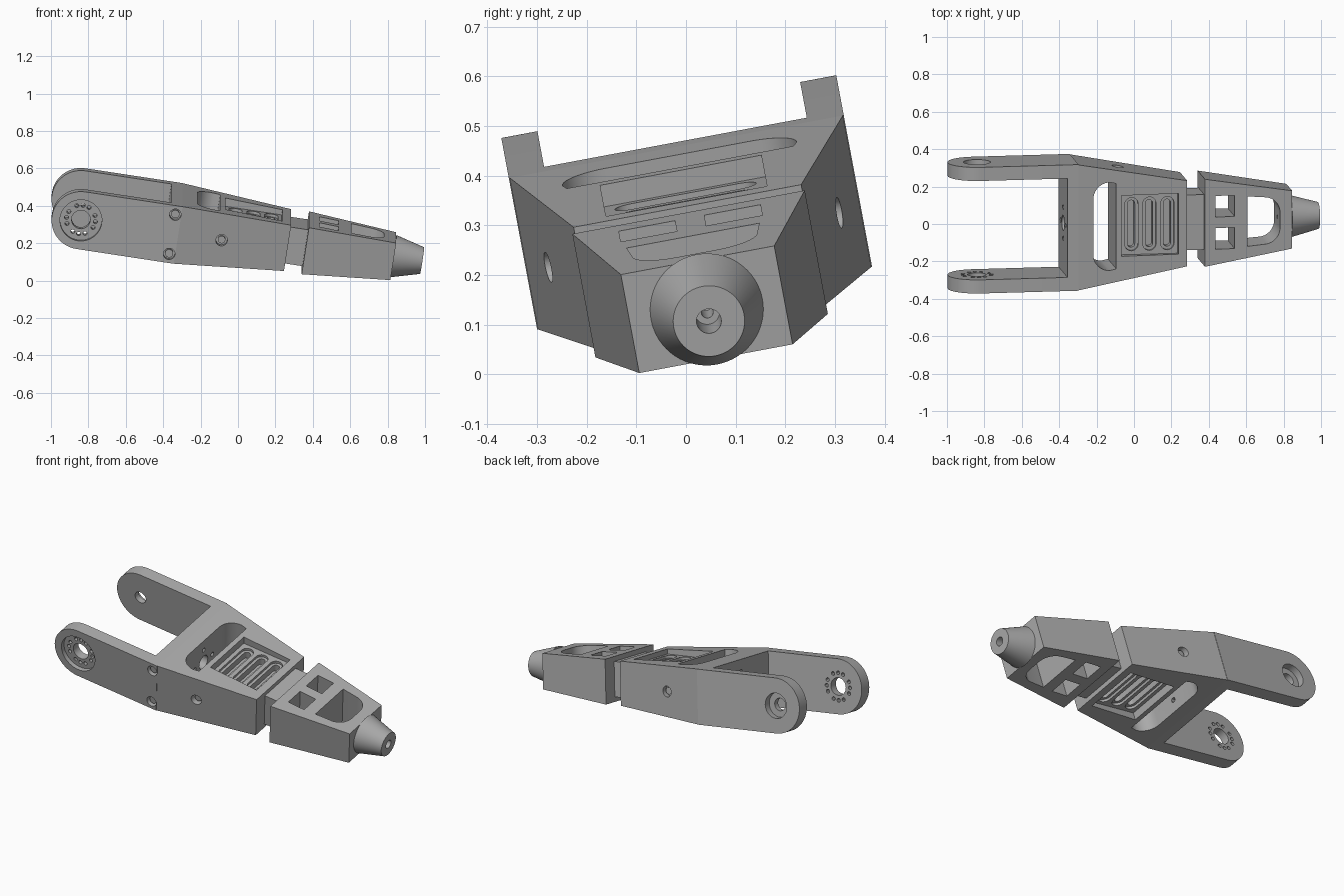
import bpy, bmesh, math
from mathutils import Matrix, Vector

cube = bpy.data.objects.get("Cube")
if cube:
    bpy.data.objects.remove(cube, do_unlink=True)

grey = bpy.data.materials.new("plain grey")
grey.use_nodes = True
grey.diffuse_color = (0.4, 0.4, 0.4, 1)
grey.node_tree.nodes["Principled BSDF"].inputs["Base Color"].default_value = (0.4, 0.4, 0.4, 1)

# Local frame: x along the arm, y across it, z up; tilted as a whole at the end
PLACE = (Matrix.Translation((-0.32, 0.009, 0.3055))
         @ Matrix.Rotation(math.radians(10.6), 4, "X")
         @ Matrix.Rotation(math.radians(8.8), 4, "Y"))
parts = []


def loft(name, rings, part=True):
    """Closed solid through rings of equal point count."""
    bm = bmesh.new()
    loops = [[bm.verts.new(p) for p in ring] for ring in rings]
    n = len(loops[0])
    for a, b in zip(loops, loops[1:]):
        for i in range(n):
            j = (i + 1) % n
            bm.faces.new((a[i], a[j], b[j], b[i]))
    bm.faces.new(loops[0])
    bm.faces.new(loops[-1])
    bmesh.ops.recalc_face_normals(bm, faces=bm.faces)
    mesh = bpy.data.meshes.new(name)
    bm.to_mesh(mesh)
    bm.free()
    mesh.materials.append(grey)
    ob = bpy.data.objects.new(name, mesh)
    bpy.context.collection.objects.link(ob)
    if part:
        parts.append(ob)
    return ob


def taper(name, x0, w0, h0, x1, w1, h1):
    return loft(name, [[(x, sy * w, sz * h) for sy, sz in ((-1, -1), (1, -1), (1, 1), (-1, 1))]
                       for x, w, h in ((x0, w0, h0), (x1, w1, h1))])


def prism(name, pts, a, b, axis="z", part=False):
    put = {"z": lambda p, d: (p[0], p[1], d), "y": lambda p, d: (p[0], d, p[1])}[axis]
    return loft(name, [[put(p, d) for p in pts] for d in (a, b)], part)


def arc(cx, cy, r, start, end, n=10):
    angles = [math.radians(start + (end - start) * i / n) for i in range(n + 1)]
    return [(cx + r * math.cos(t), cy + r * math.sin(t)) for t in angles]


def circle(cx, cy, r, n=32):
    return arc(cx, cy, r, 0, 360 - 360 / n, n - 1)


def rod(name, profile, cy=0, cz=0, part=False, n=32):
    """Round solid along x from (x, radius) pairs."""
    return loft(name, [[(x, *p) for p in circle(cy, cz, r, n)] for x, r in profile], part)


def rect(x0, x1, y0, y1):
    return [(x0, y0), (x1, y0), (x1, y1), (x0, y1)]


def slot(cx, half_width, half_length):
    c = half_length - half_width
    return arc(cx, c, half_width, 0, 180) + arc(cx, -c, half_width, 180, 360)


def cut(ob, cutter):
    mod = ob.modifiers.new("cut", "BOOLEAN")
    mod.operation, mod.solver, mod.object = "DIFFERENCE", "EXACT", cutter
    bpy.context.view_layer.objects.active = ob
    bpy.ops.object.modifier_apply(modifier=mod.name)
    bpy.data.objects.remove(cutter, do_unlink=True)


# Fork arms with rounded ends
PIVOT, OUT, IN, R = -0.526, 0.343, 0.269, 0.157
outline = [(0, -R), (0, R)] + arc(PIVOT, 0, R, 90, 270, 32)
right_arm = prism("right_fork_arm", outline, -OUT, -IN, "y", True)
left_arm = prism("left_fork_arm", outline, IN, OUT, "y", True)

# Right arm: shallow round recess, shaft hole and four groups of screw holes
cut(right_arm, prism("c", circle(PIVOT, 0, 0.112, 48), -0.4, -OUT + 0.025, "y"))
cut(right_arm, prism("c", circle(PIVOT, 0, 0.05), -0.4, -0.2, "y"))
for quarter in range(4):
    for step in (-1, 0, 1):
        t = math.radians(90 * quarter + 25 * step)
        spot = circle(PIVOT + 0.078 * math.cos(t), 0.078 * math.sin(t), 0.011, 12)
        cut(right_arm, prism("c", spot, -0.4, -0.2, "y"))

# Left arm: bearing seat and shaft hole
cut(left_arm, prism("c", circle(PIVOT, 0, 0.072), OUT - 0.04, 0.4, "y"))
cut(left_arm, prism("c", circle(PIVOT, 0, 0.036), 0.2, 0.4, "y"))

# Clamp screws at the root of the right arm
for z in (-0.108, 0.108):
    cut(right_arm, prism("c", circle(-0.032, z, 0.031), -0.4, -OUT + 0.035, "y"))
    prism("clamp_screw", circle(-0.032, z, 0.022, 20), -OUT + 0.015, -OUT + 0.036, "y", True)

# Crossbar and tapered body
crossbar = taper("fork_crossbar", -0.06, IN, R, 0, IN, R)
body = taper("body", 0, 0.341, R, 0.592, 0.233, 0.126)
for ob in (crossbar, body):
    cut(ob, rod("c", [(-0.1, 0.042), (0.12, 0.042)]))
    for y, z in ((0.085, 0), (-0.085, 0), (0, 0.085), (0, -0.085)):
        cut(ob, rod("c", [(-0.1, 0.014), (0.12, 0.014)], y, z, n=12))

# Body through-window with rounded rear corners
window = ([(0.205, -0.232), (0.205, 0.232)] + arc(0.17, 0.15, 0.09, 90, 180)
          + arc(0.17, -0.15, 0.09, 180, 270))
cut(body, prism("c", window, -0.3, 0.3))

# Grille recess and stepped slots, above and below
for s in (1, -1):
    cut(body, prism("c", rect(0.235, 0.545, -0.165, 0.165), s * 0.1, s * 0.3))
    for x in (0.295, 0.392, 0.489):
        cut(body, prism("c", slot(x, 0.036, 0.145), s * 0.085, s * 0.2))
        cut(body, prism("c", slot(x, 0.02, 0.128), s * 0.045, s * 0.2))

# Side screw wells
for s in (1, -1):
    cut(body, prism("c", circle(0.235, 0, 0.031), s * 0.262, s * 0.4, "y"))
    prism("side_screw", circle(0.235, 0, 0.02, 20), s * 0.255, s * 0.28, "y", True)

# Neck between body and front section
taper("neck", 0.58, 0.15, 0.1, 0.70, 0.15, 0.1)

# Front section with two square windows and one rounded window
front = taper("front_section", 0.688, 0.238, 0.128, 1.164, 0.157, 0.102)
for s in (1, -1):
    cut(front, prism("c", rect(0.745, 0.85, s * 0.03, s * 0.145), -0.3, 0.3))
rounded = ([(0.92, 0.136), (0.92, -0.136)] + arc(1.01, -0.04, 0.088, -80, 0)
           + arc(1.01, 0.04, 0.088, 0, 80))
cut(front, prism("c", rounded, -0.3, 0.3))

# Conical tip with a stepped bore reaching the window
tip = rod("tip_cone", [(1.164, 0.114), (1.32, 0.072)], part=True, n=64)
for ob in (tip, front):
    cut(ob, rod("c", [(1.05, 0.012), (1.4, 0.012)]))
cut(tip, rod("c", [(1.2, 0.025), (1.4, 0.025)]))

# Tilt everything into place and keep flat edges sharp
for ob in parts:
    ob.data.transform(PLACE)
    bpy.ops.object.select_all(action="DESELECT")
    ob.select_set(True)
    bpy.context.view_layer.objects.active = ob
    bpy.ops.object.shade_smooth_by_angle(angle=math.radians(30))
